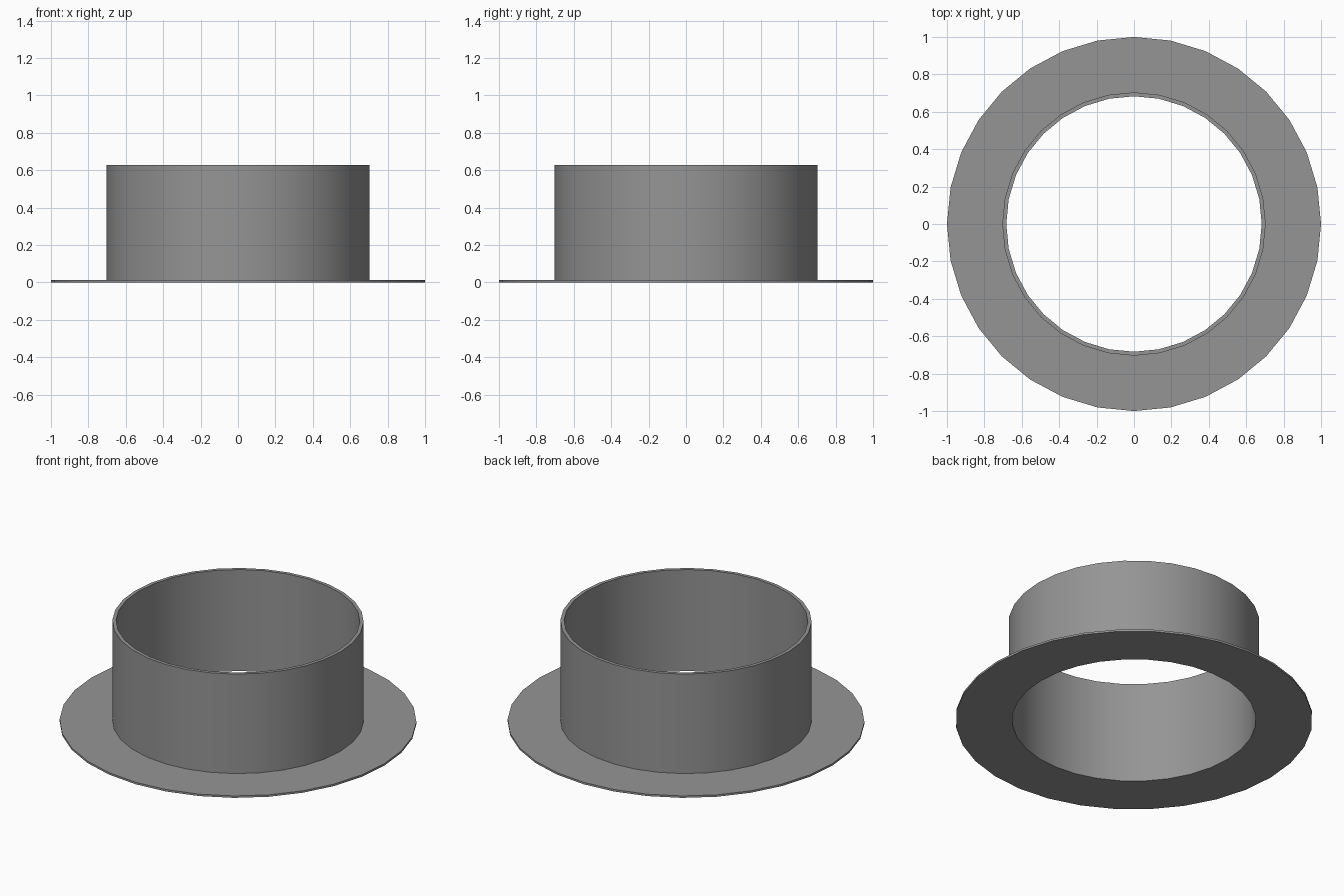
import bpy, bmesh
from math import cos, sin, pi, radians

if "Cube" in bpy.data.objects:
    bpy.data.objects.remove(bpy.data.objects["Cube"])

SEGMENTS = 32


def lathe(name, profile, material):
    """Revolve a closed (radius, height) profile around the z axis."""
    bm = bmesh.new()
    rings = []
    for i in range(SEGMENTS):
        a = 2 * pi * i / SEGMENTS
        rings.append([bm.verts.new((r * cos(a), r * sin(a), z)) for r, z in profile])
    n = len(profile)
    for i in range(SEGMENTS):
        here, there = rings[i], rings[(i + 1) % SEGMENTS]
        for j in range(n):
            k = (j + 1) % n
            bm.faces.new((here[j], there[j], there[k], here[k]))
    bmesh.ops.recalc_face_normals(bm, faces=bm.faces)
    mesh = bpy.data.meshes.new(name)
    bm.to_mesh(mesh)
    bm.free()
    mesh.materials.append(material)
    obj = bpy.data.objects.new(name, mesh)
    bpy.context.collection.objects.link(obj)
    bpy.ops.object.select_all(action='DESELECT')
    obj.select_set(True)
    bpy.context.view_layer.objects.active = obj
    bpy.ops.object.shade_smooth_by_angle(angle=radians(30))
    return obj


# Dark grey metal
metal = bpy.data.materials.new("dark_grey")
metal.diffuse_color = (0.3, 0.3, 0.3, 1)
metal.use_nodes = True
metal.node_tree.nodes["Principled BSDF"].inputs["Base Color"].default_value = metal.diffuse_color

# Thin flat flange and upright tube, one continuous L-shaped section
bore, tube, rim = 0.683, 0.704, 1.0
thickness, height = 0.012, 0.627
lathe("flanged_collar", [
    (bore, 0), (rim, 0), (rim, thickness),
    (tube, thickness), (tube, height), (bore, height),
], metal)
